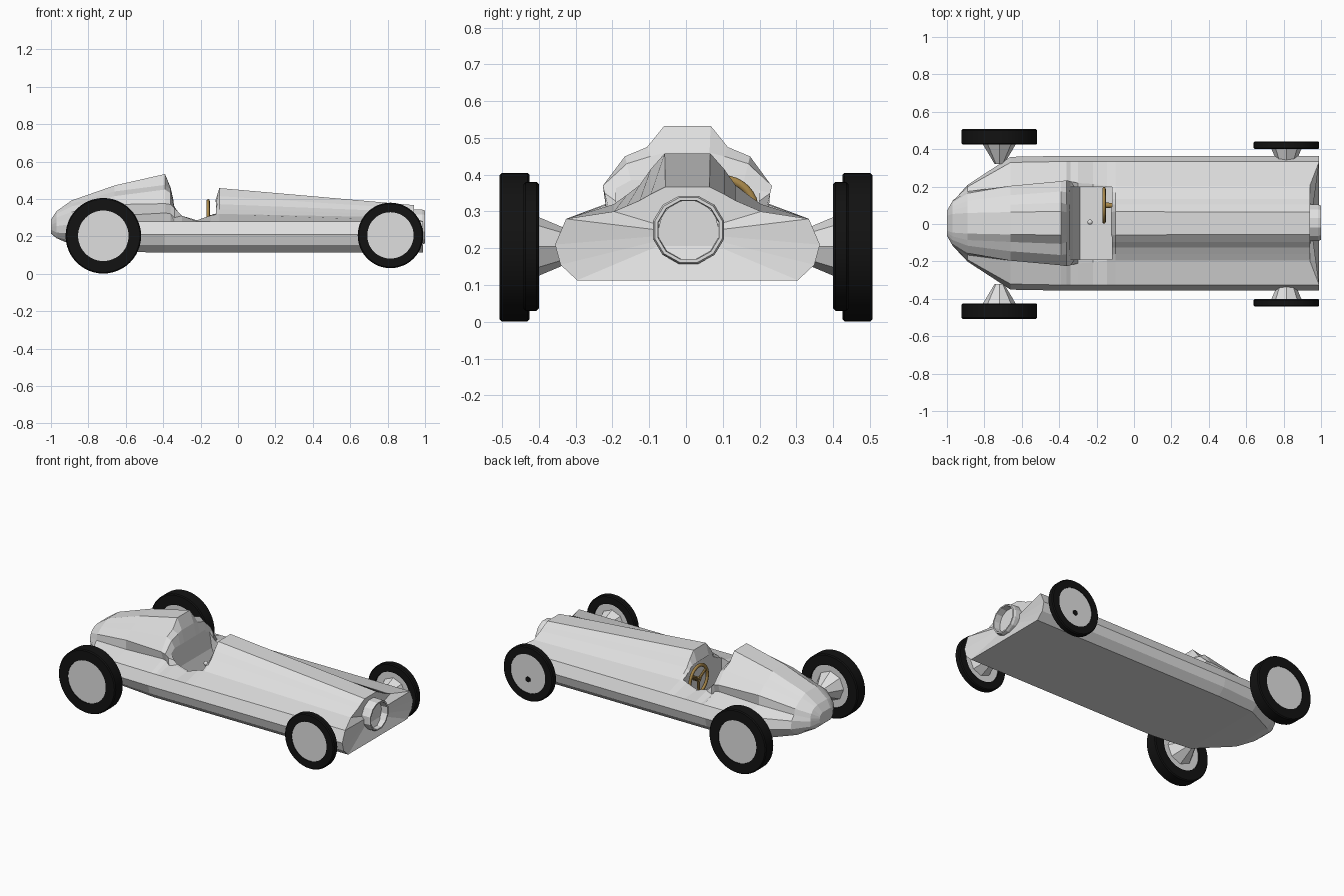
import bpy, bmesh, math
from mathutils import Matrix, Vector

if "Cube" in bpy.data.objects:
    bpy.data.objects.remove(bpy.data.objects["Cube"])


def material(name, rgb):
    m = bpy.data.materials.new(name)
    m.diffuse_color = (*rgb, 1)
    m.use_nodes = True
    m.node_tree.nodes["Principled BSDF"].inputs["Base Color"].default_value = m.diffuse_color
    return m


SILVER = material("silver paint", (0.74, 0.74, 0.74))
RUBBER = material("black rubber", (0.006, 0.006, 0.006))
WOOD = material("golden wood", (0.40, 0.25, 0.07))


def finish(bm, name, mat, smooth=None):
    bmesh.ops.recalc_face_normals(bm, faces=bm.faces[:])
    me = bpy.data.meshes.new(name)
    bm.to_mesh(me)
    bm.free()
    me.materials.append(mat)
    ob = bpy.data.objects.new(name, me)
    bpy.context.collection.objects.link(ob)
    if smooth:
        bpy.ops.object.select_all(action='DESELECT')
        ob.select_set(True)
        bpy.context.view_layer.objects.active = ob
        bpy.ops.object.shade_smooth_by_angle(angle=math.radians(smooth))
    return ob


def bridge(bm, a, b):
    n = len(a)
    for i in range(n):
        bm.faces.new((a[i], a[(i + 1) % n], b[(i + 1) % n], b[i]))


def fan(bm, ring, co):
    c = bm.verts.new(co)
    for i in range(len(ring)):
        bm.faces.new((ring[i], ring[(i + 1) % len(ring)], c))


def lathe(name, mat, profile, centre, axis, n=48, scale=(1, 1), smooth=30, phase=0.0):
    """Closed (radius, offset) profile spun round the x or y axis."""
    bm = bmesh.new()
    rings = []
    for r, o in profile:
        ring = []
        for k in range(n):
            a = 2 * math.pi * k / n + phase
            u, v = r * scale[0] * math.cos(a), r * scale[1] * math.sin(a)
            p = (o, u, v) if axis == 'x' else (u, o, v)
            ring.append(bm.verts.new(Vector(p) + Vector(centre)))
        rings.append(ring)
    for i in range(len(rings)):
        bridge(bm, rings[i], rings[(i + 1) % len(rings)])
    return finish(bm, name, mat, smooth)


def rod(name, mat, p, q, r1, r2, n=12):
    p, q = Vector(p), Vector(q)
    bm = bmesh.new()
    m = Matrix.Translation((p + q) / 2) @ (q - p).to_track_quat('Z', 'Y').to_matrix().to_4x4()
    bmesh.ops.create_cone(bm, cap_ends=True, segments=n, radius1=r1, radius2=r2,
                          depth=(q - p).length, matrix=m)
    return finish(bm, name, mat, 30)


# Body: half cross-sections lofted along x (four sill points, five upper points)
SILL = [(.30, .113), (.345, .155), (.36, .21), (.33, .28)]


def flat_top(z, w=.2):
    return [(w, z), (.17, z), (.13, z), (.1, z), (.06, z)]


HEAD = [(.21, .325), (.225, .375), (.17, .45), (.11, .475), (.063, .533)]
HEAD_MID = [(.20, .31), (.20, .37), (.15, .415), (.10, .44), (.06, .472)]
COWL = [(.20, .32), (.165, .345), (.13, .372), (.1, .415), (.062, .458)]
NOSE = [(.20, .30), (.165, .315), (.13, .33), (.1, .347), (.06, .367)]
stations = [
    (-1.0, [(.04, .215), (.055, .22), (.065, .235), (.067, .25),
            (.067, .26), (.064, .27), (.06, .28), (.05, .285), (.04, .29)]),
    (-.97, [(.07, .19), (.09, .195), (.115, .22), (.12, .255),
            (.12, .275), (.11, .30), (.09, .32), (.07, .33), (.05, .335)]),
    (-.89, [(.14, .155), (.17, .175), (.205, .215), (.195, .265),
            (.17, .295), (.16, .33), (.12, .36), (.09, .375), (.055, .392)]),
    (-.66, [(.28, .118), (.325, .155), (.355, .21), (.325, .28)] + HEAD_MID),
    (-.39, SILL + HEAD),
    (-.36, SILL + [(.215, .32), (.23, .37), (.165, .43), (.1, .45), (.06, .46)]),
    (-.34, SILL + [(.22, .30), (.225, .35), (.15, .37), (.1, .37), (.06, .37)]),
    (-.30, SILL + flat_top(.31, .215)),
    (-.22, SILL + flat_top(.286, .21)),
    (-.145, SILL + flat_top(.312)),
    (-.10, SILL + COWL),
    (.94, SILL + NOSE),
]
bm = bmesh.new()
rings = []
for x, half in stations:
    ring = []
    full = half + [(-y, z) for y, z in reversed(half)]
    for i, (y, z) in enumerate(full):
        low = i < 4 or i > 13
        # the sills run a little further forward than the bonnet
        ring.append(bm.verts.new((x + (.05 if low and x > .9 else 0), y + .004, z)))
    rings.append(ring)
for a, b in zip(rings, rings[1:]):
    bridge(bm, a, b)
fan(bm, rings[0], (-1.0, .004, .255))
fan(bm, rings[-1], (.945, .004, .24))
body = finish(bm, "body", SILVER)

# Cockpit opening, cut from the body
bm = bmesh.new()
prof = [(-.118, .385), (-.118, .17), (-.29, .17), (-.325, .26), (-.345, .385)]
bridge_rings = [[bm.verts.new((x, y, z)) for x, z in prof] for y in (-.19, .198)]
bridge(bm, *bridge_rings)
for r in bridge_rings:
    bm.faces.new(r)
cutter = finish(bm, "cockpit_cutter", SILVER)
cutter.hide_render = True
mod = body.modifiers.new("cockpit", 'BOOLEAN')
mod.operation, mod.object, mod.solver = 'DIFFERENCE', cutter, 'EXACT'
bpy.context.view_layer.update()
cut = bpy.data.meshes.new_from_object(body.evaluated_get(bpy.context.evaluated_depsgraph_get()))
body.modifiers.clear()
body.data = cut
bpy.data.objects.remove(cutter)

# Nose intake ring with a recessed back plate
lathe("nose_intake", SILVER, [(1, .93), (1, .985), (.95, 1.0), (.86, 1.0), (.84, .955), (.84, .93)],
      (0, .007, .25), 'x', n=12, scale=(.1, .096), smooth=None, phase=math.pi / 12)
rod("intake_plate", SILVER, (.935, .007, .25), (.957, .007, .25), .083, .083)

# Wheels, hubs and flared axle housings
for side, word in ((1, "left"), (-1, "right")):
    for end, x, z, r, hub, y0, y1, inner in (("rear", -.72, .203, .202, .135, .425, .507, .32),
                                             ("front", .815, .205, .175, .124, .40, .442, .33)):
        c = (x, 0, z)
        s = .006
        pts = [(hub, y0), (r - s, y0), (r, y0 + s), (r, y1 - s), (r - s, y1), (hub, y1)]
        lathe(f"{end}_{word}_tyre", RUBBER, [(a, side * b) for a, b in pts], c, 'y')
        rod(f"{end}_{word}_hub", SILVER, (x, side * (y0 + .012), z), (x, side * (y1 - .004), z),
            hub + .001, hub + .001, 48)
        rod(f"{end}_{word}_axle", SILVER, (x, side * inner, z), (x, side * (y0 + .013), z),
            .025 if end == "rear" else .05, .095 if end == "rear" else .085, 8)

# Small dark valve on the front left hub
rod("hub_valve", RUBBER, (.815, .435, .168), (.815, .442, .168), .017, .017)

# Steering wheel with three spokes and its column
wheel = (-.16, .1, .3)
ring = [(.088 + .011 * math.cos(t * math.pi / 4), .009 * math.sin(t * math.pi / 4)) for t in range(8)]
lathe("steering_wheel", WOOD, ring, wheel, 'x', n=32, smooth=60)
for k in range(3):
    a = math.radians(90 + 120 * k)
    rod("steering_spoke", WOOD, wheel,
        (wheel[0], wheel[1] + .085 * math.cos(a), wheel[2] - .085 * math.sin(a)), .009, .008, 8)
rod("steering_column", WOOD, (-.168, .1, .3), (-.11, .1, .3), .016, .012)

# Gear lever
rod("gear_stick", SILVER, (-.235, .01, .165), (-.235, .01, .25), .005, .005, 8)
bm = bmesh.new()
bmesh.ops.create_uvsphere(bm, u_segments=12, v_segments=8, radius=.014,
                          matrix=Matrix.Translation((-.235, .01, .255)))
finish(bm, "gear_knob", SILVER, 60)
